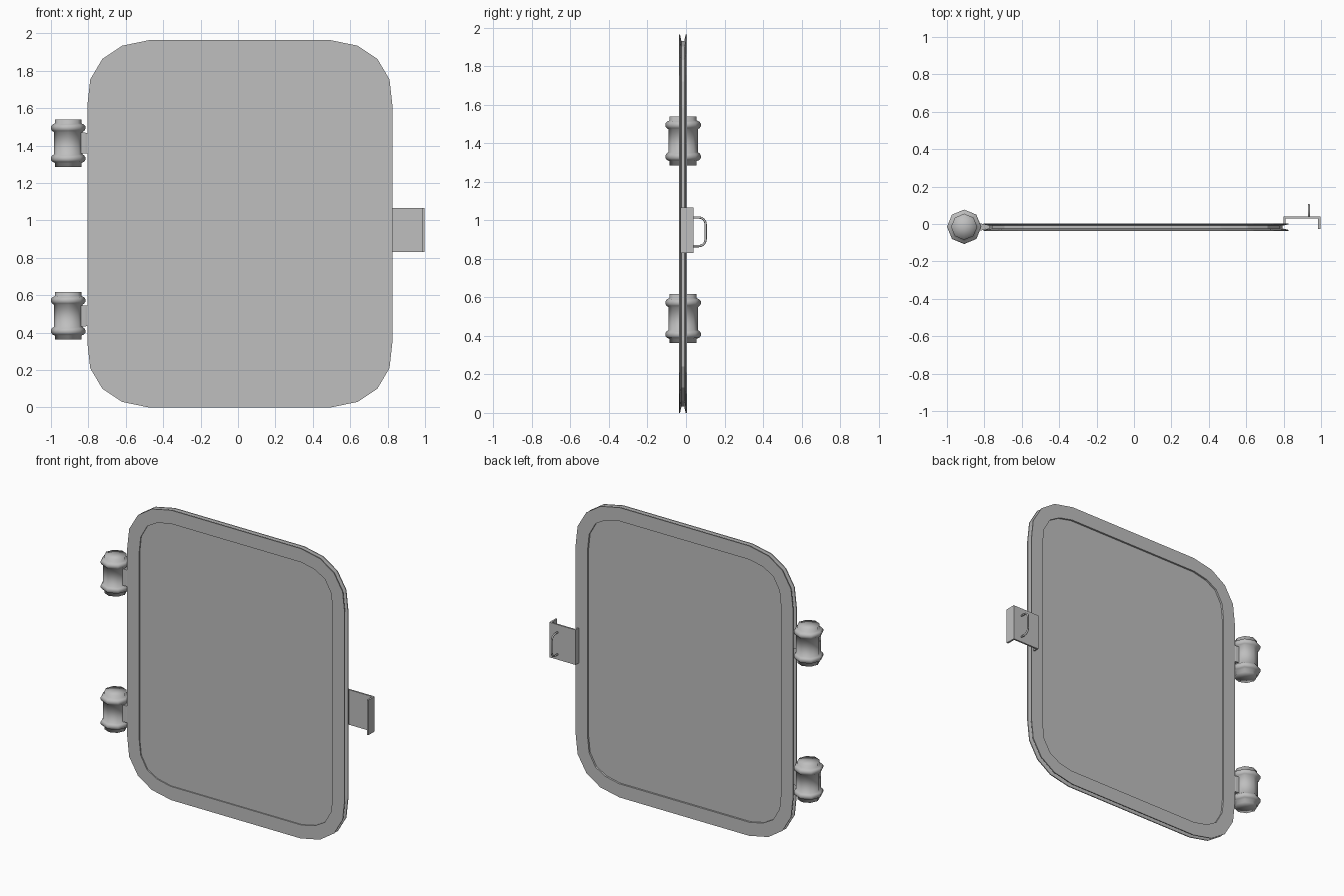
import bpy
import bmesh
from math import cos, sin, pi
from mathutils import Vector

cube = bpy.data.objects.get("Cube")
if cube:
    bpy.data.objects.remove(cube, do_unlink=True)

# Single painted metal colour
GREY = (0.52, 0.52, 0.52, 1.0)
metal = bpy.data.materials.new("grey metal")
metal.use_nodes = True
metal.diffuse_color = GREY
metal.node_tree.nodes["Principled BSDF"].inputs["Base Color"].default_value = GREY


def finish(name, bm, smooth=False):
    """Turn a bmesh into a named, coloured object."""
    bmesh.ops.recalc_face_normals(bm, faces=bm.faces)
    mesh = bpy.data.meshes.new(name)
    bm.to_mesh(mesh)
    bm.free()
    mesh.materials.append(metal)
    for poly in mesh.polygons:
        poly.use_smooth = smooth
    obj = bpy.data.objects.new(name, mesh)
    bpy.context.collection.objects.link(obj)
    return obj


def loft(name, loops, capped=True, smooth=False):
    """Skin matching point loops, capping the ends or joining them up."""
    bm = bmesh.new()
    rings = [[bm.verts.new(p) for p in loop] for loop in loops]
    pairs = list(zip(rings, rings[1:]))
    if capped:
        bm.faces.new(rings[0])
        bm.faces.new(rings[-1])
    else:
        pairs.append((rings[-1], rings[0]))
    for a, b in pairs:
        for i in range(len(a)):
            j = (i + 1) % len(a)
            bm.faces.new((a[i], a[j], b[j], b[i]))
    return finish(name, bm, smooth)


# Rounded door outline: corner points given as distances in from side and top
DOOR_X, DOOR_Z = 0.01, 0.982
OUTER = [(0, .345), (.015, .21), (.08, .1), (.185, .03), (.33, 0)]
INNER = [(0, .253), (.011, .15), (.059, .065), (.134, .022), (.235, 0)]


def outline(half_w, half_h, corner, y):
    pts = []
    for sx, sz in ((1, 1), (-1, 1), (-1, -1), (1, -1)):
        run = corner if sx * sz > 0 else corner[::-1]
        pts += [(DOOR_X + sx * (half_w - dx), y, DOOR_Z + sz * (half_h - dz))
                for dx, dz in run]
    return pts


def rim(y, inset=0.0):
    return outline(.815 - inset, DOOR_Z - inset, OUTER, y)


def opening(y):
    return outline(.725, .89, INNER, y)


# Frame with a channel running round its edge, and the recessed panel
loft("door_frame", [opening(-.037), rim(-.037), rim(-.031), rim(-.024, .032),
                    rim(-.009, .032), rim(-.002), rim(.004), opening(.004)],
     capped=False)
loft("door_panel", [opening(-.029), opening(-.008)])

# Hinges: eight-sided barrels with a collar and cap at each end
HINGE_X, HINGE_Y, SIDES = -.908, -.015, 8
half = [(.077, .06), (.086, .066), (.092, .076), (.092, .09),
        (.084, .1), (.07, .106), (.07, .127)]
barrel = [(r, -h) for r, h in reversed(half)] + half


def hinge(label, z):
    loops = [[(HINGE_X + r * cos(2 * pi * i / SIDES),
               HINGE_Y + r * sin(2 * pi * i / SIDES), z + h)
              for i in range(SIDES)] for r, h in barrel]
    body = loft(label + "_hinge", loops, smooth=True)
    # Fan the end caps so that they shade like shallow domes
    bm = bmesh.new()
    bm.from_mesh(body.data)
    bmesh.ops.poke(bm, faces=[f for f in bm.faces if len(f.verts) == SIDES])
    bm.to_mesh(body.data)
    bm.free()
    # Tapered lug reaching into the frame channel
    lug = []
    for x, ty, tz in ((-.87, .024, .056), (-.815, .018, .056), (-.77, .006, .05)):
        lug.append([(x, -.016 + sy * ty, z + sz * tz)
                    for sy, sz in ((-1, -1), (1, -1), (1, 1), (-1, 1))])
    loft(label + "_hinge_lug", lug)


hinge("upper", 1.413)
hinge("lower", .49)

# Latch bracket: bent strip pressed from one sheet
strip = [(.8, .004), (.81, .004), (.81, .029), (.985, .029), (.985, -.028),
         (.997, -.028), (.997, .04), (.8, .04)]
loft("latch_bracket", [[(x, y, z) for x, y in strip] for z in (.83, 1.067)])

# Latch handle: thin rod bent into a U with rounded corners
HANDLE_X, TOP, BOTTOM, REACH, BEND = .935, 1.015, .866, .102, .035
path = [Vector((HANDLE_X, .035, TOP))]
for centre_z, start in ((TOP - BEND, pi / 2), (BOTTOM + BEND, 0)):
    for k in range(5):
        a = start - k * pi / 8
        path.append(Vector((HANDLE_X, REACH - BEND + BEND * cos(a),
                            centre_z + BEND * sin(a))))
path.append(Vector((HANDLE_X, .035, BOTTOM)))
rod = []
for i, p in enumerate(path):
    along = (path[min(i + 1, len(path) - 1)] - path[max(i - 1, 0)]).normalized()
    side = Vector((1, 0, 0))
    up = along.cross(side)
    rod.append([p + .006 * (cos(t * pi / 4) * side + sin(t * pi / 4) * up)
                for t in range(8)])
loft("latch_handle", rod, smooth=True)
